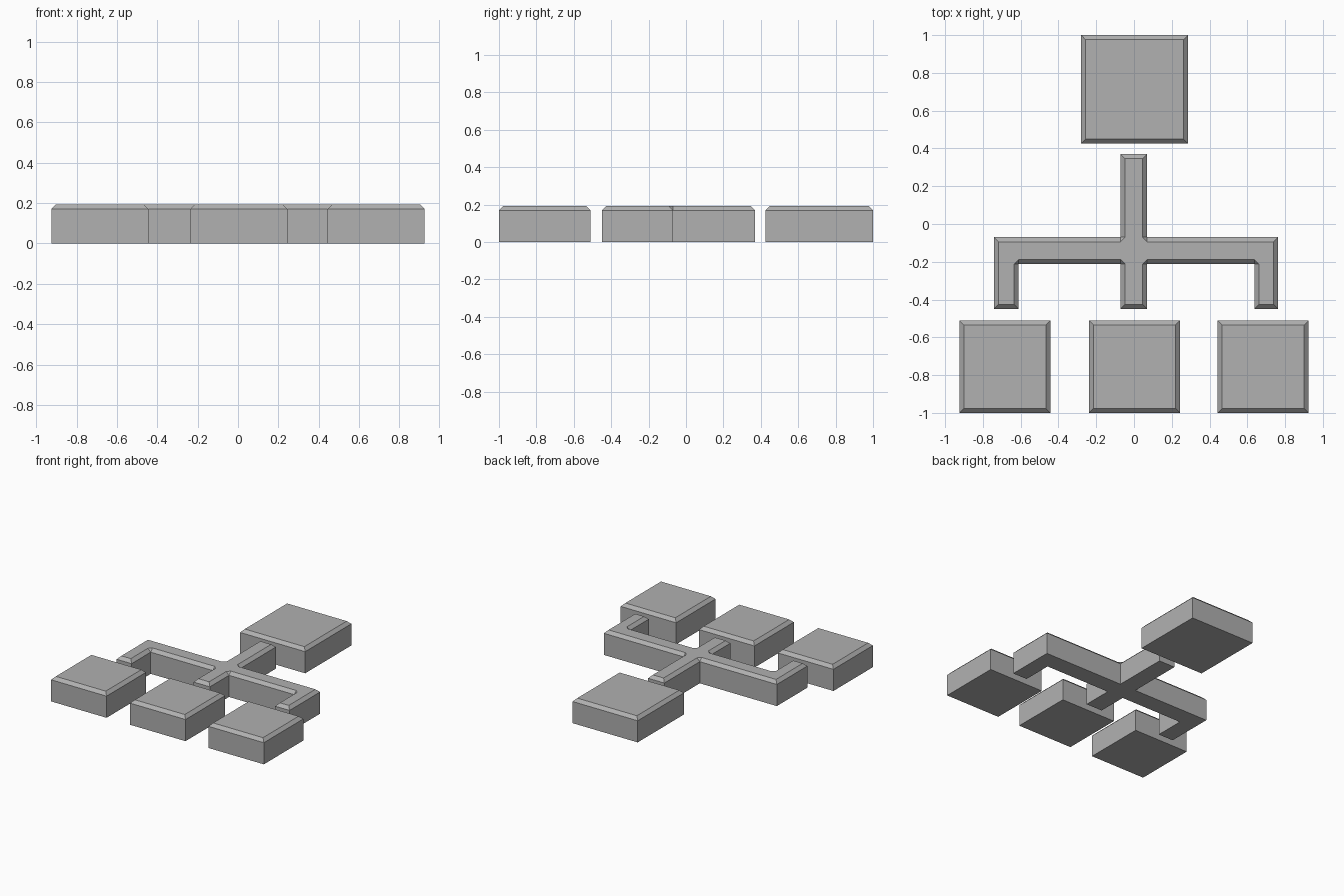
import bpy
import bmesh
from mathutils import Vector

if "Cube" in bpy.data.objects:
    bpy.data.objects.remove(bpy.data.objects["Cube"])

HEIGHT = 0.194
CHAMFER = 0.024

# Mid-grey finish shared by every part
grey = bpy.data.materials.new("mid_grey")
grey.diffuse_color = (0.44, 0.44, 0.44, 1.0)
grey.use_nodes = True
grey.node_tree.nodes["Principled BSDF"].inputs["Base Color"].default_value = grey.diffuse_color


def chamfered_slab(name, outline):
    """Extrude a counter-clockwise outline and chamfer its top rim."""
    pts = [Vector(p) for p in outline]
    n = len(pts)
    dirs = [(pts[(i + 1) % n] - pts[i]).normalized() for i in range(n)]
    inward = [Vector((-d.y, d.x)) for d in dirs]
    bm = bmesh.new()
    base = [bm.verts.new((p.x, p.y, 0)) for p in pts]
    rim = [bm.verts.new((p.x, p.y, HEIGHT - CHAMFER)) for p in pts]

    # Outside corners are mitred, inside corners are cut with a small triangle
    top = []
    for i, p in enumerate(pts):
        a, b = inward[i - 1] * CHAMFER, inward[i] * CHAMFER
        convex = dirs[i - 1].cross(dirs[i]) > 0
        spots = [p + a + b] if convex else [p + a, p + b]
        top.append([bm.verts.new((s.x, s.y, HEIGHT)) for s in spots])

    for i in range(n):
        j = (i + 1) % n
        bm.faces.new((base[i], base[j], rim[j], rim[i]))
        bm.faces.new((rim[i], rim[j], top[j][0], top[i][-1]))
        if len(top[i]) == 2:
            bm.faces.new((rim[i], top[i][1], top[i][0]))
    bm.faces.new([v for corner in top for v in corner])
    bm.faces.new(base[::-1])
    bmesh.ops.recalc_face_normals(bm, faces=bm.faces[:])

    mesh = bpy.data.meshes.new(name)
    bm.to_mesh(mesh)
    bm.free()
    mesh.materials.append(grey)
    obj = bpy.data.objects.new(name, mesh)
    bpy.context.collection.objects.link(obj)
    return obj


def block(name, x0, x1, y0, y1):
    return chamfered_slab(name, [(x0, y0), (x1, y0), (x1, y1), (x0, y1)])


# Parent block at the back, three child blocks along the front
block("parent_block", -0.28, 0.286, 0.426, 1.0)
for label, cx in (("left", -0.684), ("middle", 0.003), ("right", 0.684)):
    block(label + "_child_block", cx - 0.241, cx + 0.241, -1.0, -0.51)

# Branching connector: stem, crossbar and three prongs in one outline
FOOT, BAR_LOW, BAR_HIGH, STEM_TOP = -0.449, -0.212, -0.07, 0.37
chamfered_slab("branch_connector", [
    (-0.741, FOOT), (-0.611, FOOT), (-0.611, BAR_LOW), (-0.071, BAR_LOW),
    (-0.071, FOOT), (0.07, FOOT), (0.07, BAR_LOW), (0.638, BAR_LOW),
    (0.638, FOOT), (0.763, FOOT), (0.763, BAR_HIGH), (0.07, BAR_HIGH),
    (0.07, STEM_TOP), (-0.071, STEM_TOP), (-0.071, BAR_HIGH), (-0.741, BAR_HIGH),
])
